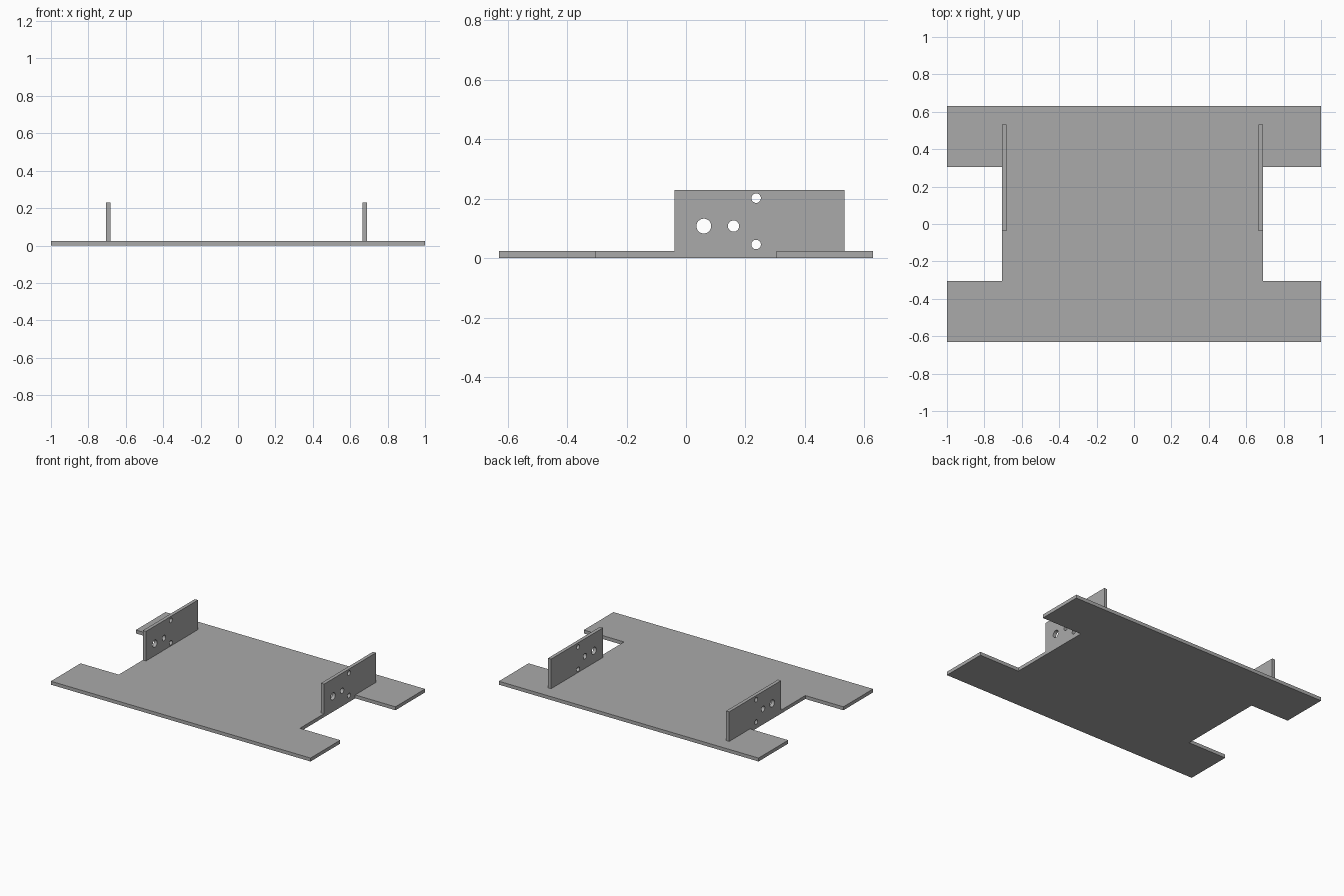
import bpy, bmesh, math
from mathutils import Matrix

cube = bpy.data.objects.get("Cube")
if cube:
    bpy.data.objects.remove(cube, do_unlink=True)

GREY = (0.40, 0.40, 0.40, 1)
grey = bpy.data.materials.new("plain grey")
grey.use_nodes = True
grey.diffuse_color = GREY
grey.node_tree.nodes["Principled BSDF"].inputs["Base Color"].default_value = GREY

THICK, TOP = 0.024, 0.23
LEFT, RIGHT = 0.69, -0.706      # outer faces of the two brackets
HOLES = [(0.06, 0.108, 0.025), (0.16, 0.108, 0.019),
         (0.236, 0.202, 0.016), (0.236, 0.046, 0.016)]


def finish(bm, name):
    bmesh.ops.recalc_face_normals(bm, faces=bm.faces)
    mesh = bpy.data.meshes.new(name)
    bm.to_mesh(mesh)
    bm.free()
    mesh.materials.append(grey)
    obj = bpy.data.objects.new(name, mesh)
    bpy.context.collection.objects.link(obj)
    return obj


def extrude(name, outline, vector):
    bm = bmesh.new()
    face = bm.faces.new([bm.verts.new(p) for p in outline])
    out = bmesh.ops.extrude_face_region(bm, geom=[face])["geom"]
    moved = [v for v in out if isinstance(v, bmesh.types.BMVert)]
    bmesh.ops.translate(bm, verts=moved, vec=vector)
    return finish(bm, name)


# Base plate with a notch in each side
W, D, N = 1.0, 0.63, 0.304
outline = [(-W, -D), (W, -D), (W, -N), (LEFT, -N), (LEFT, N), (W, N),
           (W, D), (-W, D), (-W, N), (RIGHT, N), (RIGHT, -N), (-W, -N)]
extrude("base_plate", [(x, y, 0) for x, y in outline], (0, 0, THICK))

# Cutter for the bracket holes
bm = bmesh.new()
for y, z, r in HOLES:
    place = Matrix.Translation((0, y, z)) @ Matrix.Rotation(math.pi / 2, 4, "Y")
    bmesh.ops.create_cone(bm, cap_ends=True, segments=32, radius1=r, radius2=r,
                          depth=3, matrix=place)
cutter = finish(bm, "hole_cutter")
cutter.hide_render = True
cutter.hide_set(True)

# Upright drilled brackets
for name, x in (("left_bracket", LEFT - THICK), ("right_bracket", RIGHT)):
    corners = [(-0.038, THICK), (0.533, THICK), (0.533, TOP), (-0.038, TOP)]
    bracket = extrude(name, [(x, y, z) for y, z in corners], (THICK, 0, 0))
    cut = bracket.modifiers.new("holes", "BOOLEAN")
    cut.operation = "DIFFERENCE"
    cut.solver = "EXACT"
    cut.object = cutter
    bpy.context.view_layer.objects.active = bracket
    bracket.select_set(True)
    bpy.ops.object.shade_smooth_by_angle(angle=math.radians(30))
    bracket.select_set(False)
